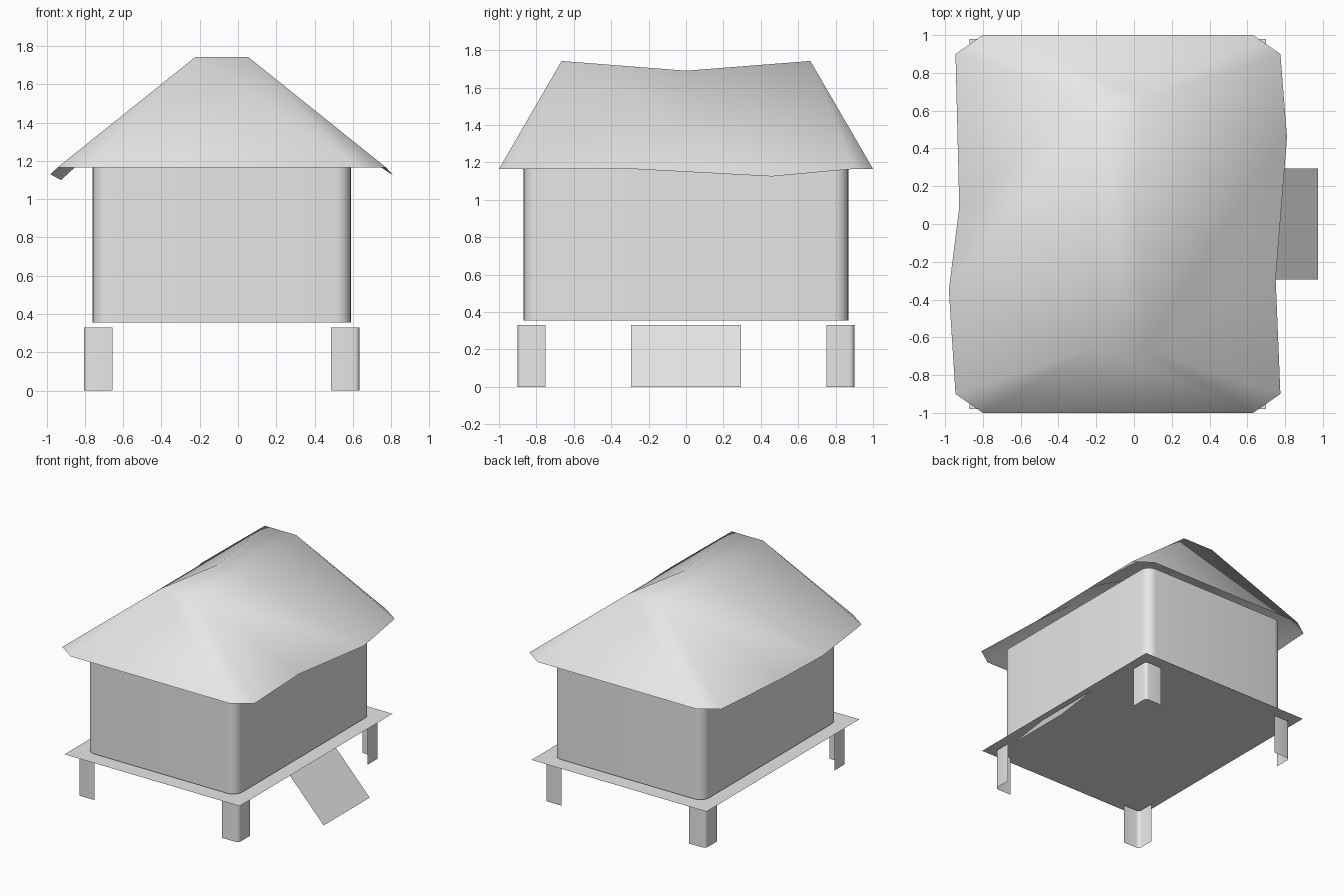
import bpy, math
from mathutils import Vector

if "Cube" in bpy.data.objects:
    bpy.data.objects.remove(bpy.data.objects["Cube"])

CX = -0.085      # centre line of hut, the ramp sticks out on +x
FLOOR = 0.345

grey = bpy.data.materials.new("plain grey")
grey.use_nodes = True
grey.diffuse_color = (0.8, 0.8, 0.8, 1)
grey.node_tree.nodes["Principled BSDF"].inputs["Base Color"].default_value = (0.8, 0.8, 0.8, 1)


def make(name, verts, faces, smooth=False):
    mesh = bpy.data.meshes.new(name)
    mesh.from_pydata([Vector(v) + Vector((CX, 0, 0)) for v in verts], [], faces)
    mesh.materials.append(grey)
    for p in mesh.polygons:
        p.use_smooth = smooth
    mesh.update()
    obj = bpy.data.objects.new(name, mesh)
    bpy.context.collection.objects.link(obj)
    return obj


def sheet_wall(name, pts, z0, z1, closed=False):
    """Upright thin sheet along a plan outline that runs anticlockwise."""
    n = len(pts)
    verts = [(x, y, z0) for x, y in pts] + [(x, y, z1) for x, y in pts]
    faces = [(i, (i + 1) % n, (i + 1) % n + n, i + n) for i in range(n if closed else n - 1)]
    return make(name, verts, faces, True)


def corner_arc(x, y, sx, sy, r, steps):
    """Rounded plan corner, anticlockwise."""
    start = {(1, 1): 0, (-1, 1): 90, (-1, -1): 180, (1, -1): 270}[sx, sy]
    angles = [math.radians(start + 90 * i / steps) for i in range(steps + 1)]
    return [(sx * (x - r) + r * math.cos(a), sy * (y - r) + r * math.sin(a)) for a in angles]


CORNERS = [(1, 1), (-1, 1), (-1, -1), (1, -1)]

# Walls with rounded corners
outline = [p for sx, sy in CORNERS for p in corner_arc(0.675, 0.868, sx, sy, 0.08, 6)]
sheet_wall("walls", outline, 0.355, 1.21, True)

# Floor platform
make("platform", [(sx * 0.785, sy * 0.98, FLOOR) for sx, sy in CORNERS], [(0, 1, 2, 3)])

# Angle-shaped legs
for sx, sy in CORNERS:
    x, y, w = 0.72, 0.9, 0.15
    arc = corner_arc(x, y, sx, sy, 0.025, 3)
    ends = [(sx * x, sy * (y - w)), (sx * (x - w), sy * y)]
    if sx * sy < 0:
        ends.reverse()
    name = ("back" if sy > 0 else "front") + ("_left" if sx > 0 else "_right") + "_leg"
    sheet_wall(name, [ends[0]] + arc + [ends[1]], 0, 0.33)

# Entrance ramp
make("ramp", [(0.75, -0.295, 0.33), (1.06, -0.295, 0), (1.06, 0.295, 0), (0.75, 0.295, 0.33)],
     [(0, 1, 2, 3)])


# Sagging hip roof: two halves turned about the centre, with uneven eaves
EAVE = 1.165
halves = [((0.895, 0.46, 1.125), (0.835, -0.29, EAVE)),
          ((0.895, 0.35, 1.13), (0.84, -0.09, 1.10))]
verts, faces = [], []
for h, (bulge, dip) in enumerate(halves):
    s = 1 - 2 * h
    side = [(0.715, 1, EAVE), (0.86, 0.9, EAVE), bulge, dip, (0.86, -0.9, EAVE),
            (0.715, -1, EAVE), (0.14, -0.665, 1.742), (0.1, 0, 1.69), (0.14, 0.665, 1.742)]
    verts += [(s * x, s * y, z) for x, y, z in side]
    # hip corner, eave run, ridge edge
    local = [(0, 8, 1), (1, 8, 2), (2, 8, 7), (2, 7, 6), (2, 6, 3), (3, 6, 4), (4, 6, 5)]
    a, b = 9 * h, 9 - 9 * h
    faces += [tuple(i + a for i in reversed(f)) for f in local]
    faces.append((a + 5, a + 6, b + 8, b + 0))      # hip end
    faces.append((a + 6, a + 7, b + 7, b + 8))      # ridge top
# make every sheet face upward
fixed = []
for f in faces:
    p = [Vector(verts[i]) for i in f]
    up = (p[1] - p[0]).cross(p[2] - p[0]).z
    fixed.append(f if up > 0 else tuple(reversed(f)))
make("roof", verts, fixed, True)
